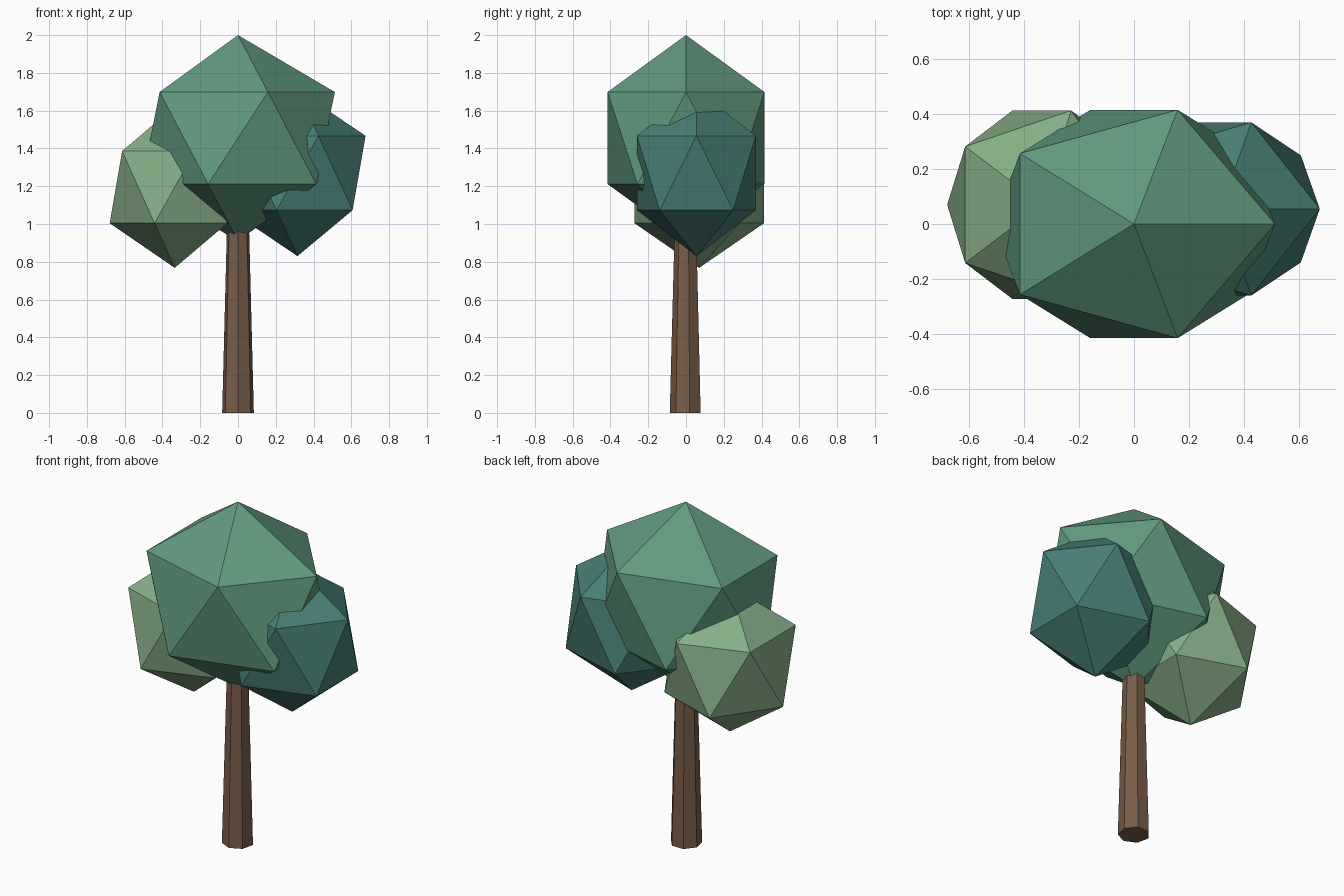
import bpy
import math

if "Cube" in bpy.data.objects:
    bpy.data.objects.remove(bpy.data.objects["Cube"])


def finish(obj, name, color):
    obj.name = name
    mat = bpy.data.materials.new(name + "_color")
    mat.diffuse_color = (*color, 1)
    mat.use_nodes = True
    mat.node_tree.nodes["Principled BSDF"].inputs["Base Color"].default_value = mat.diffuse_color
    obj.data.materials.append(mat)


def foliage(name, center, radii, color):
    bpy.ops.mesh.primitive_ico_sphere_add(subdivisions=1, radius=1, location=center)
    obj = bpy.context.object
    obj.scale = radii
    bpy.ops.object.transform_apply(location=False, rotation=False, scale=True)
    finish(obj, name, color)


# Tapered seven-sided trunk, its top buried in the crown
HEIGHT = 1.1
bpy.ops.mesh.primitive_cone_add(vertices=7, radius1=0.086, radius2=0.057, depth=HEIGHT,
                                location=(0, 0, HEIGHT / 2), rotation=(0, 0, math.pi))
finish(bpy.context.object, "trunk", (0.19, 0.11, 0.065))

# Three overlapping faceted leaf clumps
foliage("main_crown", (0, 0, 1.455), (0.573, 0.488, 0.545), (0.12, 0.32, 0.21))
foliage("left_clump", (-0.335, 0.07, 1.195), (0.385, 0.403, 0.427), (0.24, 0.42, 0.24))
foliage("right_clump", (0.315, 0.055, 1.27), (0.403, 0.37, 0.44), (0.065, 0.21, 0.18))
